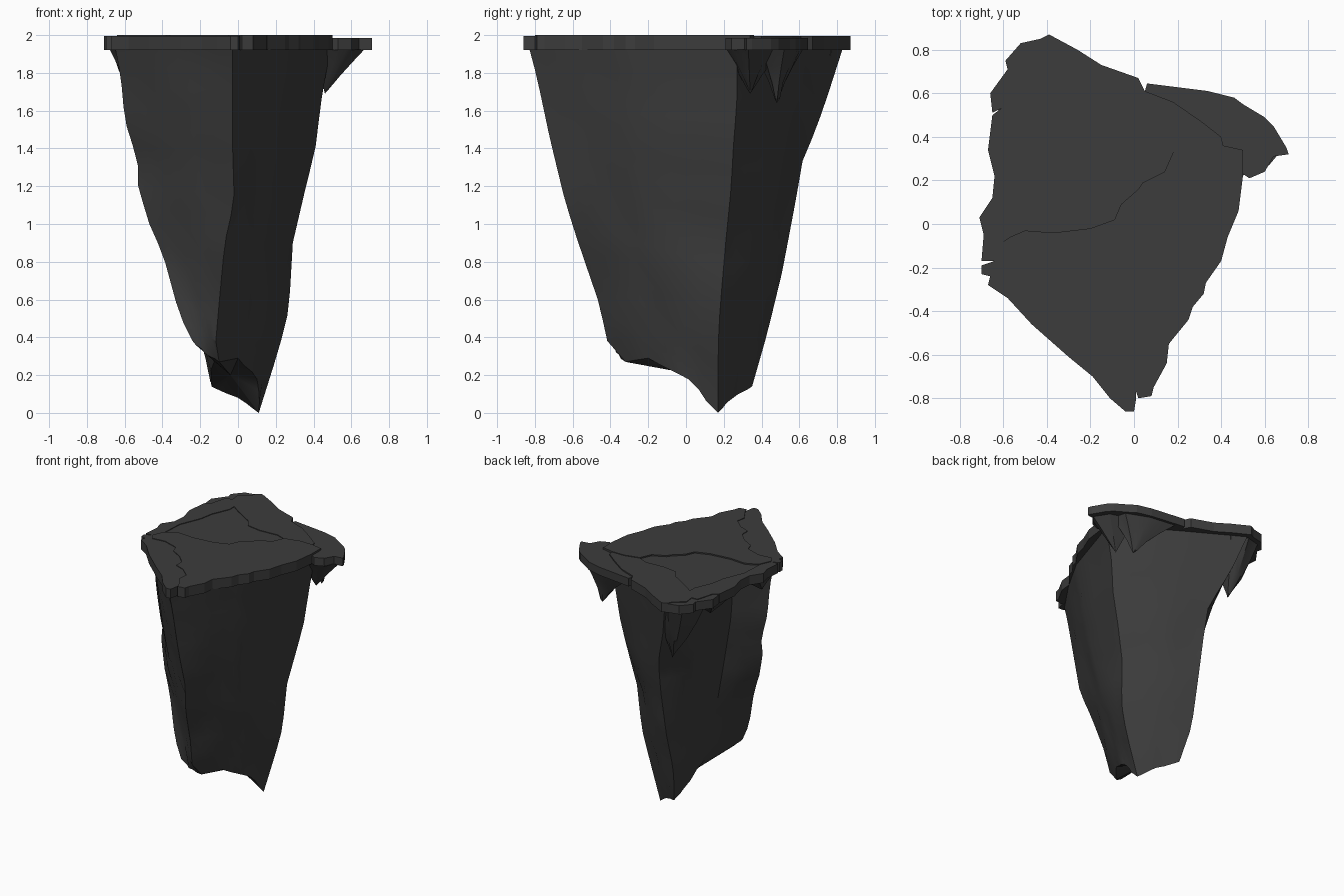
import bpy
import bmesh
import math
import random
from mathutils import Vector

random.seed(4)

if "Cube" in bpy.data.objects:
    bpy.data.objects.remove(bpy.data.objects["Cube"], do_unlink=True)

GREY = (0.045, 0.045, 0.045, 1.0)
stone = bpy.data.materials.new("dark grey stone")
stone.use_nodes = True
stone.diffuse_color = GREY
shader = stone.node_tree.nodes["Principled BSDF"]
shader.inputs["Base Color"].default_value = GREY
shader.inputs["Roughness"].default_value = 0.9


def finish(bm, name, smooth_angle=None):
    """Turn a bmesh into a named stone object."""
    bmesh.ops.recalc_face_normals(bm, faces=bm.faces[:])
    mesh = bpy.data.meshes.new(name)
    bm.to_mesh(mesh)
    bm.free()
    mesh.materials.append(stone)
    obj = bpy.data.objects.new(name, mesh)
    bpy.context.collection.objects.link(obj)
    if smooth_angle:
        bpy.ops.object.select_all(action="DESELECT")
        obj.select_set(True)
        bpy.context.view_layer.objects.active = obj
        bpy.ops.object.shade_smooth_by_angle(angle=math.radians(smooth_angle))
    return obj


def slab(name, outline, top, bottom=1.92, gap=0.005):
    """Extruded plate, pulled in slightly so neighbours leave a crack."""
    points = []
    for p in outline:
        if p not in points:
            points.append(p)
    bm = bmesh.new()
    face = bm.faces.new([bm.verts.new((x, y, bottom)) for x, y in points])
    rim = bmesh.ops.inset_individual(bm, faces=[face], thickness=gap)["faces"]
    bmesh.ops.delete(bm, geom=rim, context="FACES")
    lifted = bmesh.ops.extrude_face_region(bm, geom=bm.faces[:], use_keep_orig=True)["geom"]
    for v in lifted:
        if isinstance(v, bmesh.types.BMVert):
            v.co.z = top
    loose = [v for v in bm.verts if not v.link_faces]
    bmesh.ops.delete(bm, geom=loose, context="VERTS")
    finish(bm, name)


def resample(ridge, count):
    """Evenly spaced heights along a ridge line."""
    points = [Vector(p) for p in ridge]
    result = []
    for i in range(count):
        z = points[0].z + (points[-1].z - points[0].z) * i / (count - 1)
        for a, b in zip(points, points[1:]):
            if z >= b.z - 1e-6:
                result.append(a.lerp(b, min(1, (a.z - z) / (a.z - b.z))))
                break
    return result


def loft(name, ridges, levels, between, jitter, base):
    """Skin ridge lines into a closed rock, with rough points in between."""
    lines = [resample(r, levels) for r in ridges]
    columns = []
    for a, b in zip(lines, lines[1:] + lines[:1]):
        columns.append(a)
        for k in range(1, between + 1):
            column = [p.lerp(q, k / (between + 1)) for p, q in zip(a, b)]
            for p in column[1:]:
                p.x += random.uniform(-jitter, jitter)
                p.y += random.uniform(-jitter, jitter)
            columns.append(column)
    bm = bmesh.new()
    grid = [[bm.verts.new(p) for p in c] for c in columns]
    for a, b in zip(grid, grid[1:] + grid[:1]):
        for i in range(levels - 1):
            bm.faces.new((a[i], b[i], b[i + 1], a[i + 1]))
    bm.faces.new([c[0] for c in grid])
    centre = bm.verts.new(base)
    for a, b in zip(grid, grid[1:] + grid[:1]):
        bm.faces.new((a[-1], b[-1], centre))
    finish(bm, name, 28)


def hanging_chunk(name, outline, waist, tip):
    """Ragged spur tapering down from beneath the cap."""
    tip = Vector(tip)
    ridges = []
    for x, y in outline:
        start = Vector((x, y, 1.925))
        middle = start.lerp(tip, 0.5)
        middle.x += (tip.x - middle.x) * waist
        middle.y += (tip.y - middle.y) * waist
        end = tip + (start - tip) * 0.08
        ridges.append((start, middle, end))
    loft(name, ridges, 4, 1, 0.008, tip)


# Tapering rock body, described by its main ridges from top to bottom
front_ridge = [(-.03, -.83, 1.93), (-.03, -.79, 1.78), (-.03, -.72, 1.45), (-.02, -.64, 1.12),
               (-.07, -.57, .9), (-.1, -.46, .58), (-.12, -.41, .35), (-.1, -.32, .27)]
front_right_face = [(.15, -.57, 1.93), (.11, -.49, 1.45), (.05, -.39, .9), (.02, -.27, .5), (0, -.2, .29)]
right_face = [(.31, -.29, 1.93), (.25, -.25, 1.45), (.17, -.18, .9), (.12, -.1, .5), (.1, .01, .18)]
right_ridge = [(.49, .27, 1.93), (.44, .27, 1.65), (.41, .25, 1.4), (.36, .24, 1.2),
               (.29, .21, .9), (.27, .18, .55), (.22, .17, .35), (.11, .17, 0)]
back_face = [(.08, .56, 1.93), (.08, .51, 1.55), (.1, .45, 1.2), (.07, .39, .9), (.04, .32, .45), (.0, .25, .08)]
back_ridge = [(-.39, .83, 1.93), (-.31, .74, 1.65), (-.24, .68, 1.48), (-.19, .62, 1.35),
              (-.18, .58, 1.12), (-.18, .51, .75), (-.19, .43, .42), (-.14, .35, .14)]
back_left = [(-.46, .48, 1.93), (-.38, .43, 1.5), (-.27, .34, .95), (-.2, .29, .4), (-.14, .24, .18)]
left_notch = [(-.42, 0, 1.93), (-.39, -.02, 1.55), (-.3, -.05, 1.12), (-.2, -.06, .6), (-.13, -.06, .31)]
left_ridge = [(-.65, -.18, 1.93), (-.62, -.18, 1.78), (-.6, -.18, 1.55), (-.53, -.2, 1.33),
              (-.53, -.22, 1.2), (-.46, -.27, .97), (-.4, -.3, .85), (-.31, -.36, .52), (-.24, -.38, .38)]
front_left_face = [(-.38, -.51, 1.93), (-.34, -.47, 1.45), (-.25, -.43, .9), (-.18, -.37, .32)]
loft("rock_body", [front_ridge, front_right_face, right_face, right_ridge, back_face, back_ridge, back_left,
                   left_notch, left_ridge, front_left_face], 16, 2, 0.008, (-.04, .06, .2))

# Spurs below the overhanging cap
hanging_chunk("right_spur", [(.4, .2), (.53, .23), (.62, .27), (.67, .33), (.6, .44), (.4, .5)],
              .05, (.46, .34, 1.69))
hanging_chunk("back_right_spur", [(.15, .45), (.35, .35), (.55, .4), (.52, .52), (.34, .59), (.12, .62)],
              .2, (.41, .48, 1.64))
hanging_chunk("left_spur", [(-.55, -.2), (-.52, .1), (-.67, .03), (-.68, -.16)], .1, (-.62, -.08, 1.8))
hanging_chunk("left_strip_spur", [(-.4, .2), (-.4, .55), (-.62, .55), (-.63, .25)], -.1, (-.45, .33, 1.72))
hanging_chunk("back_left_spur", [(-.34, .5), (-.28, .77), (-.41, .82), (-.52, .79), (-.6, .62)],
              -.2, (-.34, .66, 1.46))

# Crack lines that divide the cap
front_crack = [(-.64, -.17), (-.61, -.22), (-.5, -.21), (-.38, -.25), (-.36, -.31), (-.27, -.36),
               (-.2, -.43), (-.2, -.5), (-.12, -.53), (-.04, -.6), (-.05, -.67), (.01, -.77)]
middle_crack = [(-.6, -.08), (-.57, -.06), (-.5, -.03), (-.37, -.04), (-.2, -.02), (-.09, .02),
                (-.06, .09), (.02, .16), (.04, .19), (.14, .24), (.18, .33)]
back_crack = [(.18, .33), (.1, .36), (-.05, .35), (-.17, .37), (-.22, .44), (-.37, .53), (-.44, .58)]
corner_crack = [(-.44, .58), (-.52, .67), (-.53, .75), (-.45, .81), (-.43, .85)]
right_crack = [(.18, .33), (.3, .36), (.41, .36)]
strip_crack = [(.05, .61), (.18, .56), (.31, .47), (.4, .4), (.41, .36)]
lobe_crack = [(.41, .36), (.48, .39), (.53, .43), (.58, .42), (.62, .47)]
left_crack = [(-.6, -.08), (-.59, .1), (-.52, .27), (-.5, .38), (-.44, .52)]

# Outer rim of the cap
front_left_rim = [(.01, -.8), (0, -.86), (-.04, -.86), (-.11, -.8), (-.19, -.7), (-.3, -.61), (-.47, -.46),
                  (-.58, -.34), (-.67, -.28), (-.66, -.24), (-.7, -.23), (-.7, -.19)]
right_rim = [(.02, -.8), (.08, -.79), (.09, -.75), (.15, -.64), (.16, -.55), (.25, -.44), (.27, -.38),
             (.32, -.32), (.33, -.27), (.4, -.17), (.43, -.06), (.48, .06), (.5, .22), (.5, .34)]
lobe_rim = [(.5, .34), (.5, .23), (.53, .21), (.6, .24), (.64, .31), (.71, .32), (.7, .35), (.64, .45)]
strip_rim = [(.6, .49), (.5, .55), (.46, .58), (.34, .61), (.06, .645)]
back_rim = [(.03, .65), (.02, .67), (-.15, .73), (-.26, .8), (-.39, .87)]
corner_rim = [(-.52, .83), (-.59, .75), (-.58, .71), (-.66, .6), (-.65, .51), (-.61, .53), (-.57, .67)]
left_rim = [(-.57, .67), (-.61, .53), (-.65, .5), (-.67, .34), (-.64, .22), (-.65, .12), (-.71, .03),
            (-.69, -.05), (-.7, -.17), (-.64, -.17)]


def back(line):
    return line[::-1]


# Cracked cap plates
slab("front_left_plate", front_crack + front_left_rim, 1.995)
slab("main_plate", front_crack + right_rim + back(right_crack) + back(middle_crack), 2.0)
slab("centre_plate", middle_crack + back_crack + back(left_crack), 1.99)
slab("back_plate", right_crack + back(strip_crack) + back_rim + back(corner_crack) + back(back_crack), 1.995)
slab("back_right_strip", strip_crack + lobe_crack + strip_rim, 1.985)
slab("right_lobe", back(lobe_crack) + lobe_rim, 1.985)
slab("corner_plate", corner_crack[1:] + corner_rim, 1.99)
slab("left_strip", left_crack + corner_crack[:2] + left_rim, 1.995)
